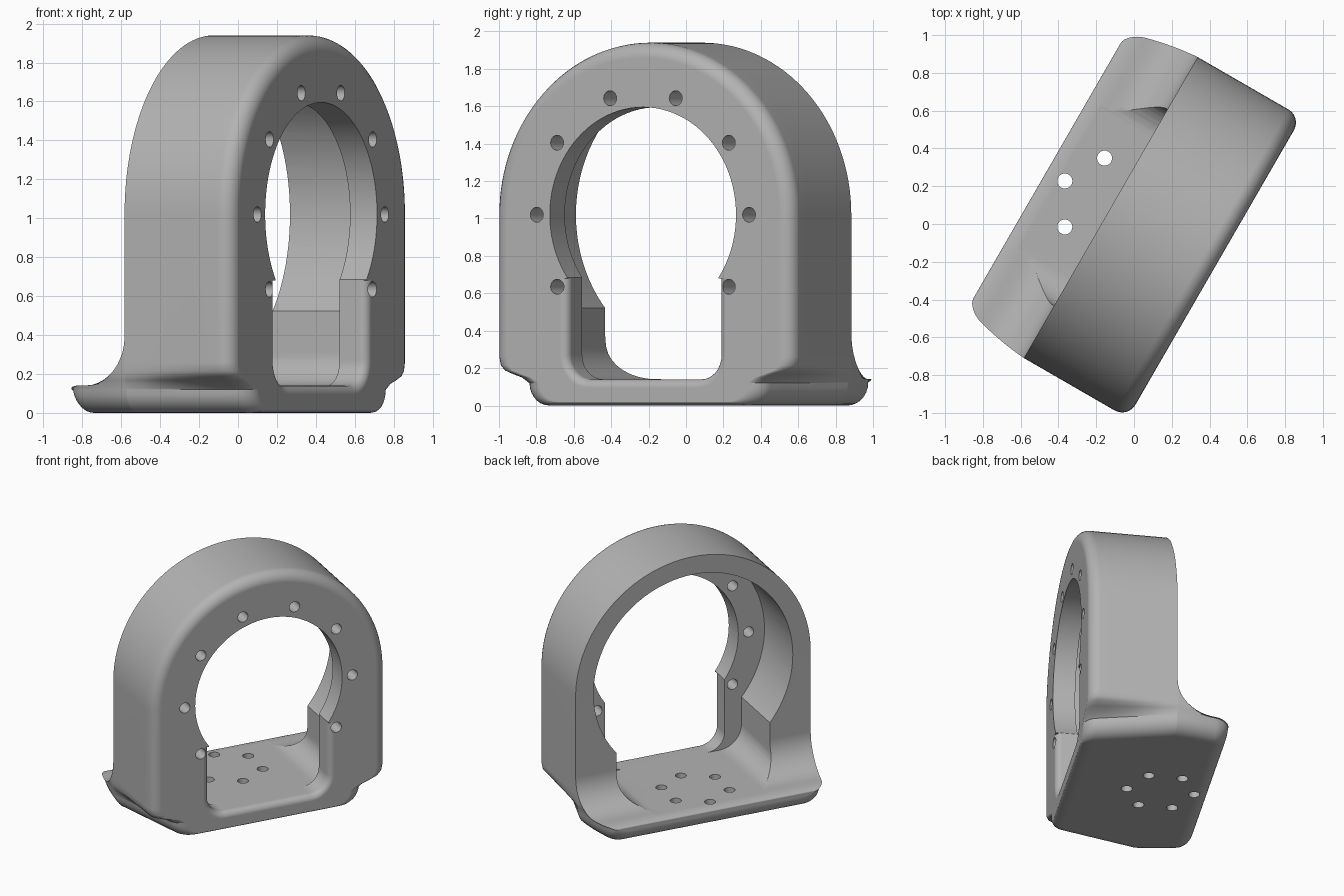
import bpy, bmesh
from math import sin, cos, pi, radians, sqrt

cube = bpy.data.objects.get("Cube")
if cube:
    bpy.data.objects.remove(cube)

W, CZ = 0.92, 1.02            # arch radius and centre height
FRONT, RING_BACK, BACK = 0.485, -0.15, -0.54   # depths, front positive
FLOOR = 0.14

grey = bpy.data.materials.new("plain grey")
grey.use_nodes = True
colour = (0.45, 0.45, 0.45, 1)
grey.diffuse_color = colour
grey.node_tree.nodes["Principled BSDF"].inputs["Base Color"].default_value = colour


def loft(name, sections):
    """Closed solid through (depth, [(x, z), ...]) sections."""
    bm = bmesh.new()
    rings = [[bm.verts.new((x, -n, z)) for x, z in pts] for n, pts in sections]
    count = len(rings[0])
    for a, b in zip(rings, rings[1:]):
        for i in range(count):
            j = (i + 1) % count
            bm.faces.new((a[i], a[j], b[j], b[i]))
    bm.faces.new(rings[0])
    bm.faces.new(rings[-1][::-1])
    bmesh.ops.remove_doubles(bm, verts=bm.verts, dist=0.0002)
    bmesh.ops.recalc_face_normals(bm, faces=bm.faces)
    mesh = bpy.data.meshes.new(name)
    bm.to_mesh(mesh)
    bm.free()
    obj = bpy.data.objects.new(name, mesh)
    bpy.context.collection.objects.link(obj)
    return obj


def mirrored(half):
    """Right half from bottom to top, completed on the left."""
    return half + [(-x, z) for x, z in reversed(half) if x > 1e-6]


def outer(w, b, d=0.0, lift=0.0, cap=9.0):
    """Outside profile: rounded foot, swept shoulder, straight side, arch."""
    w, b, r = w - d, b - d, 0.12
    half = [(b - r + r * sin(a), lift + (r - lift) * (1 - cos(a)))
            for a in (pi / 2 * i / 7 for i in range(8))]
    shoulder = [(.05, .125), (.25, .15), (.55, .168), (.82, .188), (.95, .215), (1, .26)]
    half += [(b + (w - b) * f, z) for f, z in shoulder]
    half += [(w * cos(a), CZ + (W - d) * sin(a))
             for a in (pi / 2 * i / 32 for i in range(33))]
    return mirrored([(x, min(z, cap)) for x, z in half])


def slot(hw, top, r, d=0.0):
    """Upright slot with rounded lower corners, grown by d."""
    hw, low = hw + d, FLOOR - d
    half = [(hw - r + r * sin(a), low + r * (1 - cos(a)))
            for a in (pi / 2 * i / 8 for i in range(9))]
    return mirrored(half + [(hw, top)])


def circle(x, z, r, count):
    return [(x + r * cos(2 * pi * i / count), z + r * sin(2 * pi * i / count))
            for i in range(count)]


# Body: rounded front edge, arch, then the swept foot behind it
def foot_width(n):
    t = (n - RING_BACK) / (FRONT - RING_BACK)
    return 0.90 - 0.18 * t


sections = []
bevel = 0.08
for i in range(7):
    a = pi / 2 * i / 6
    n, d = FRONT - bevel * (1 - cos(a)), bevel * (1 - sin(a))
    sections.append((n, outer(W, foot_width(n), d, 0.25 * d)))
for i in range(1, 7):
    n = FRONT - bevel + (RING_BACK - FRONT + bevel) * i / 6
    sections.append((n, outer(W, foot_width(n))))


def back_width(n):
    t = (RING_BACK - n) / (RING_BACK - BACK)
    return W - 0.03 * t - 0.05 * t * t


sweep, lip = 0.25, 0.10
for i in range(11):
    a = pi / 2 * i / 10
    n = RING_BACK - sweep * (1 - cos(a))
    w = back_width(n)
    sections.append((n, outer(w, w - 0.02, cap=FLOOR + 0.001 + sweep * (1 - sin(a)))))
for i in range(9):
    a = pi / 2 * i / 8
    n, d = BACK + lip * (1 - sin(a)), lip * (1 - cos(a))
    w = back_width(n)
    sections.append((n, outer(w, w - 0.02, 0.6 * d, 0.9 * d, FLOOR + 0.001 - 0.25 * d)))
body = loft("arched_housing", sections)

# Cutters: front opening, wider rear bore and their slots
cutters = []


def prism(name, pts, n0, n1):
    cutters.append(loft(name, [(n1, pts), (n0, pts)]))


SHOULDER = 0.325
prism("front_opening_cutter", circle(0, CZ, 0.575, 96), 0.1, 0.7)
prism("rear_bore_cutter", circle(0, CZ, 0.78, 96), -0.8, SHOULDER)
prism("rear_slot_cutter", slot(0.6, 0.95, 0.17), -0.8, SHOULDER)
prism("front_slot_upper_cutter", slot(0.467, 0.9, 0.13), 0.1, 0.7)
edge = 0.045
flare = [(0.7, slot(0.467, 0.68, 0.13 + edge, edge))]
for i in range(7):
    a = pi / 2 * i / 6
    d = edge * (1 - sin(a))
    flare.append((FRONT - edge * (1 - cos(a)), slot(0.467, 0.68, 0.13 + d, d)))
cutters.append(loft("slot_edge_cutter", flare))

# Bolt holes round the front opening
for k in range(-1, 7):
    a = radians(36 * k)
    prism("face_hole_cutter", circle(0.655 * cos(a), CZ + 0.655 * sin(a), 0.04, 20), 0.2, 0.7)

# Hexagon of bolt holes through the floor
for k in range(6):
    a = radians(30 + 60 * k)
    bpy.ops.mesh.primitive_cylinder_add(
        vertices=20, radius=0.04, depth=0.5,
        location=(0.243 * cos(a), 0.188 + 0.243 * sin(a), 0.1))
    cutters.append(bpy.context.object)

bpy.ops.object.select_all(action='DESELECT')
body.select_set(True)
bpy.context.view_layer.objects.active = body
for cutter in cutters:
    mod = body.modifiers.new("cut", 'BOOLEAN')
    mod.operation, mod.solver, mod.object = 'DIFFERENCE', 'EXACT', cutter
    bpy.ops.object.modifier_apply(modifier=mod.name)
    bpy.data.objects.remove(cutter)

# Finish: colour, shading and the turned stance
body.data.materials.clear()
body.data.materials.append(grey)
for poly in body.data.polygons:
    poly.material_index = 0
bpy.ops.object.shade_smooth_by_angle(angle=radians(30))
weighted = body.modifiers.new("even_normals", 'WEIGHTED_NORMAL')
weighted.keep_sharp = True
body.rotation_euler = (0, 0, radians(60))
body.location = (0.007, 0.012, 0)
